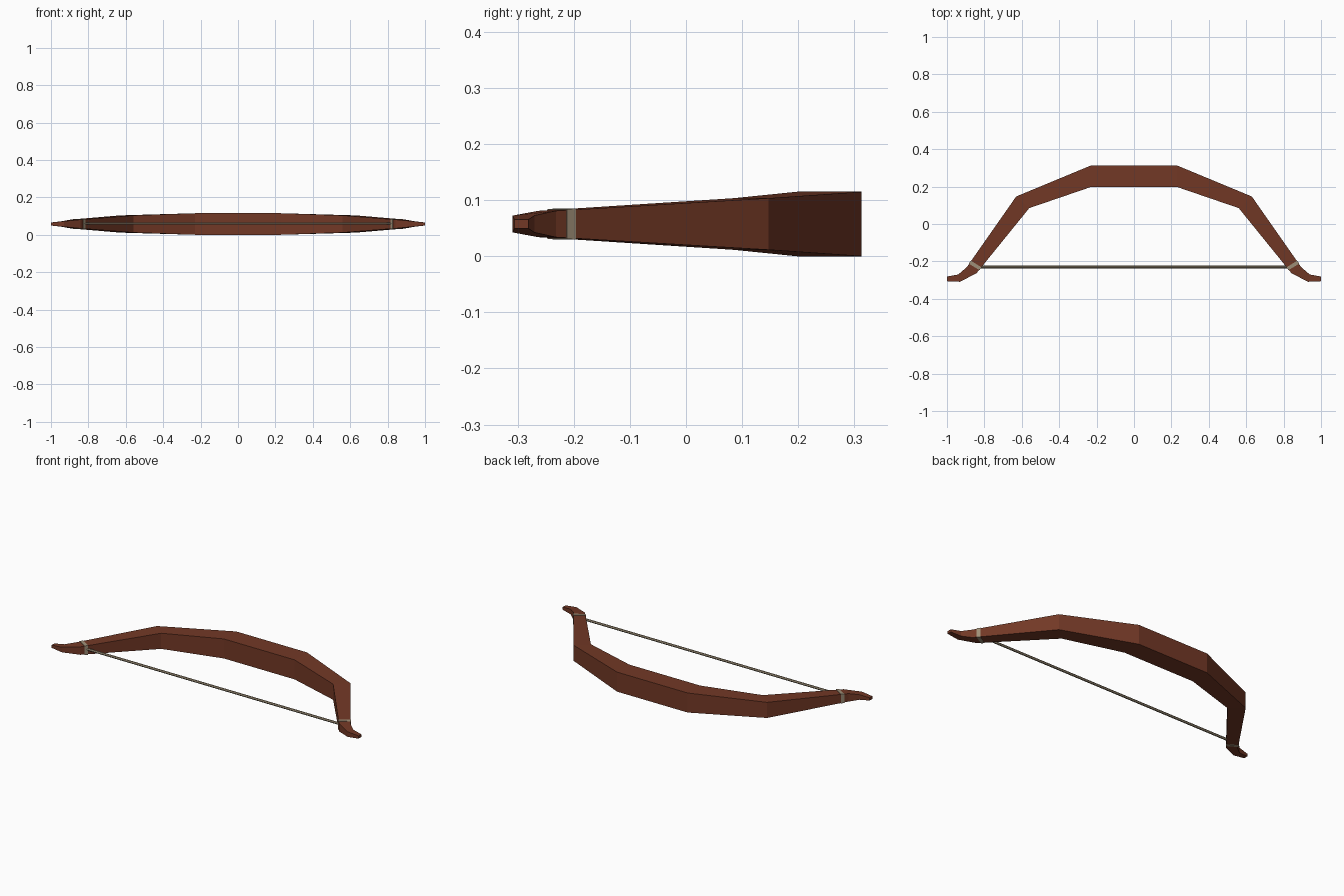
import bpy, bmesh, math
from mathutils import Matrix, Vector

cube = bpy.data.objects.get("Cube")
if cube:
    bpy.data.objects.remove(cube, do_unlink=True)

MID = 0.0575  # height of the bow's centre plane


def material(name, rgb):
    m = bpy.data.materials.new(name)
    m.use_nodes = True
    m.diffuse_color = (*rgb, 1)
    bsdf = m.node_tree.nodes["Principled BSDF"]
    bsdf.inputs["Base Color"].default_value = (*rgb, 1)
    bsdf.inputs["Roughness"].default_value = 0.8
    return m


wood = material("reddish brown wood", (0.17, 0.040, 0.019))
cord = material("tan cord", (0.35, 0.28, 0.19))


def finish(name, bm, mat):
    bmesh.ops.recalc_face_normals(bm, faces=bm.faces)
    me = bpy.data.meshes.new(name)
    bm.to_mesh(me)
    bm.free()
    me.materials.append(mat)
    ob = bpy.data.objects.new(name, me)
    bpy.context.collection.objects.link(ob)
    return ob


def loft(name, stations, mat):
    """Rectangular sections (back x, back y, belly x, belly y, half height) joined in a row."""
    bm = bmesh.new()
    rings = []
    for bx, by, fx, fy, h in stations:
        corners = [(bx, by, MID - h), (bx, by, MID + h), (fx, fy, MID + h), (fx, fy, MID - h)]
        rings.append([bm.verts.new(c) for c in corners])
    for a, b in zip(rings, rings[1:]):
        for i in range(4):
            j = (i + 1) % 4
            bm.faces.new((a[i], a[j], b[j], b[i]))
    bm.faces.new(rings[0])
    bm.faces.new(rings[-1][::-1])
    return finish(name, bm, mat)


def flip(s):
    return (-s[0], s[1], -s[2], s[3], s[4])


# Bow stave: grip, limb bend, limb end, recurve, tip
half = [
    (0.23, 0.313, 0.23, 0.198, 0.0575),
    (0.63, 0.147, 0.56, 0.085, 0.046),
    (0.895, -0.232, 0.842, -0.263, 0.0235),
    (0.94, -0.270, 0.93, -0.309, 0.0150),
    (1.0, -0.281, 1.0, -0.306, 0.008),
]
loft("bow_stave", [flip(s) for s in reversed(half)] + half, wood)


# Cord wraps: thin bands around the limbs, slightly proud of the wood
def limb_section(t, grow):
    s = [a + (b - a) * t for a, b in zip(half[1], half[2])]
    back, belly = Vector(s[:2]), Vector(s[2:4])
    out = (back - belly).normalized() * grow
    return (*(back + out), *(belly - out), s[4] + grow)


band = [limb_section(t, 0.002) for t in (0.908, 0.95)]
loft("left_cord_wrap", band, cord)
loft("right_cord_wrap", [flip(s) for s in band], cord)

# Bowstring stretched between the wraps
bm = bmesh.new()
bmesh.ops.create_cone(bm, cap_ends=True, segments=6, radius1=0.007, radius2=0.007, depth=1.66,
                      matrix=Matrix.Translation((0, -0.23, MID + 0.003)) @ Matrix.Rotation(math.pi / 2, 4, 'Y'))
finish("bowstring", bm, cord)
